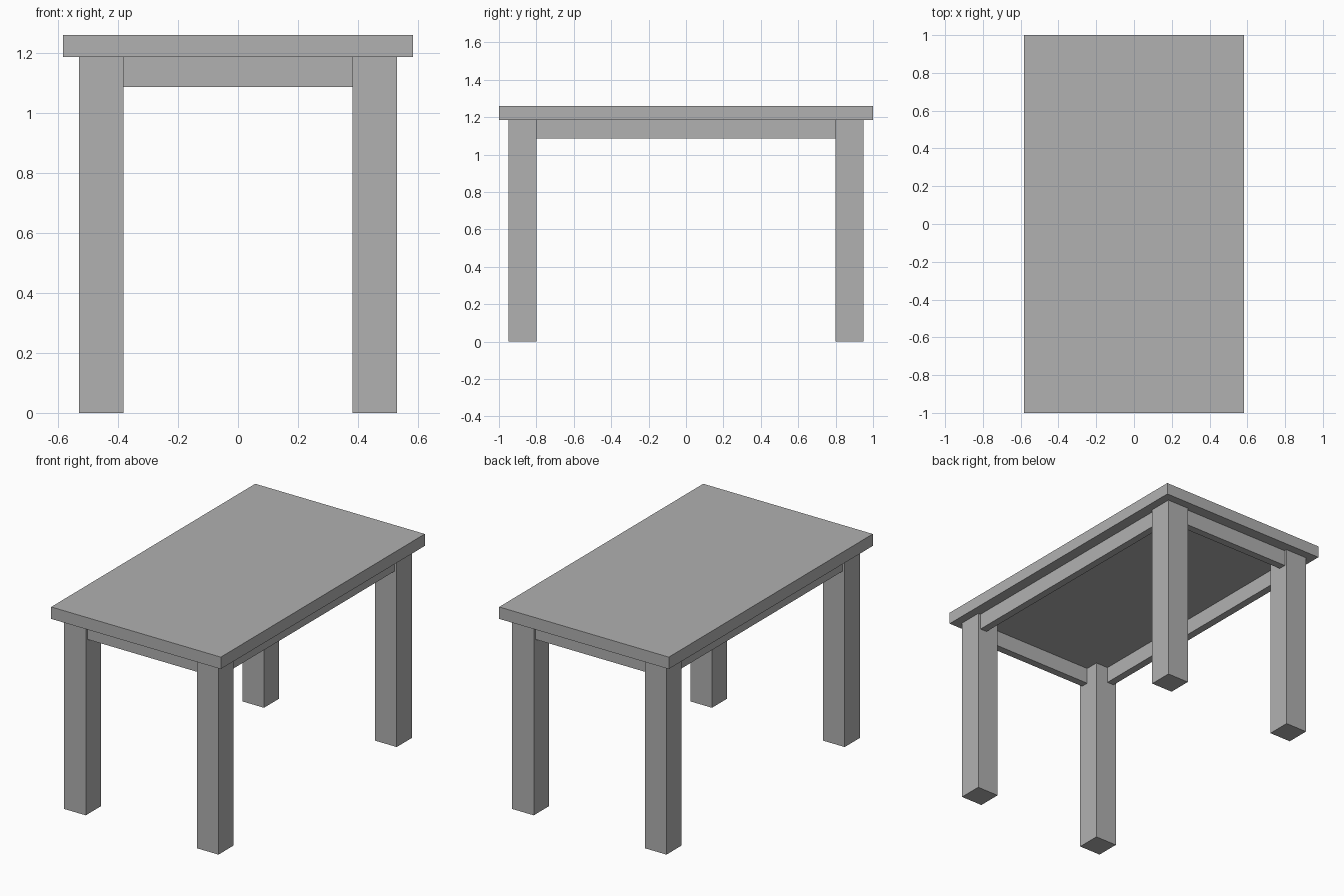
import bpy

if "Cube" in bpy.data.objects:
    bpy.data.objects.remove(bpy.data.objects["Cube"])

HALF_X, HALF_Y = 0.582, 1.0      # tabletop half sizes
TOP_Z, UNDER_Z, APRON_Z = 1.259, 1.185, 1.085
INSET, LEG = 0.052, 0.149        # leg inset from the top's edge, leg width
RECESS, THICK = 0.017, 0.047     # apron recess behind leg face, apron thickness

# Mid grey for every part
grey = bpy.data.materials.new("mid_grey")
grey.diffuse_color = (0.44, 0.44, 0.44, 1)
grey.use_nodes = True
grey.node_tree.nodes["Principled BSDF"].inputs["Base Color"].default_value = grey.diffuse_color


def box(name, x0, x1, y0, y1, z0, z1):
    bpy.ops.mesh.primitive_cube_add(
        size=1, location=((x0 + x1) / 2, (y0 + y1) / 2, (z0 + z1) / 2))
    ob = bpy.context.object
    ob.name = name
    ob.scale = (abs(x1 - x0), abs(y1 - y0), z1 - z0)
    bpy.ops.object.transform_apply(location=False, rotation=False, scale=True)
    ob.data.materials.append(grey)
    return ob


# Tabletop
box("tabletop", -HALF_X, HALF_X, -HALF_Y, HALF_Y, UNDER_Z, TOP_Z)

# Legs at the four corners
ox, oy = HALF_X - INSET, HALF_Y - INSET
ix, iy = ox - LEG, oy - LEG
for sx, side in ((-1, "left"), (1, "right")):
    for sy, end in ((-1, "front"), (1, "back")):
        box(f"{end}_{side}_leg", sx * ix, sx * ox, sy * iy, sy * oy, 0, UNDER_Z)

# Aprons between the legs
ax, ay = ox - RECESS, oy - RECESS
for s, side, end in ((-1, "left", "front"), (1, "right", "back")):
    box(f"{side}_apron", s * (ax - THICK), s * ax, -iy, iy, APRON_Z, UNDER_Z)
    box(f"{end}_apron", -ix, ix, s * (ay - THICK), s * ay, APRON_Z, UNDER_Z)
